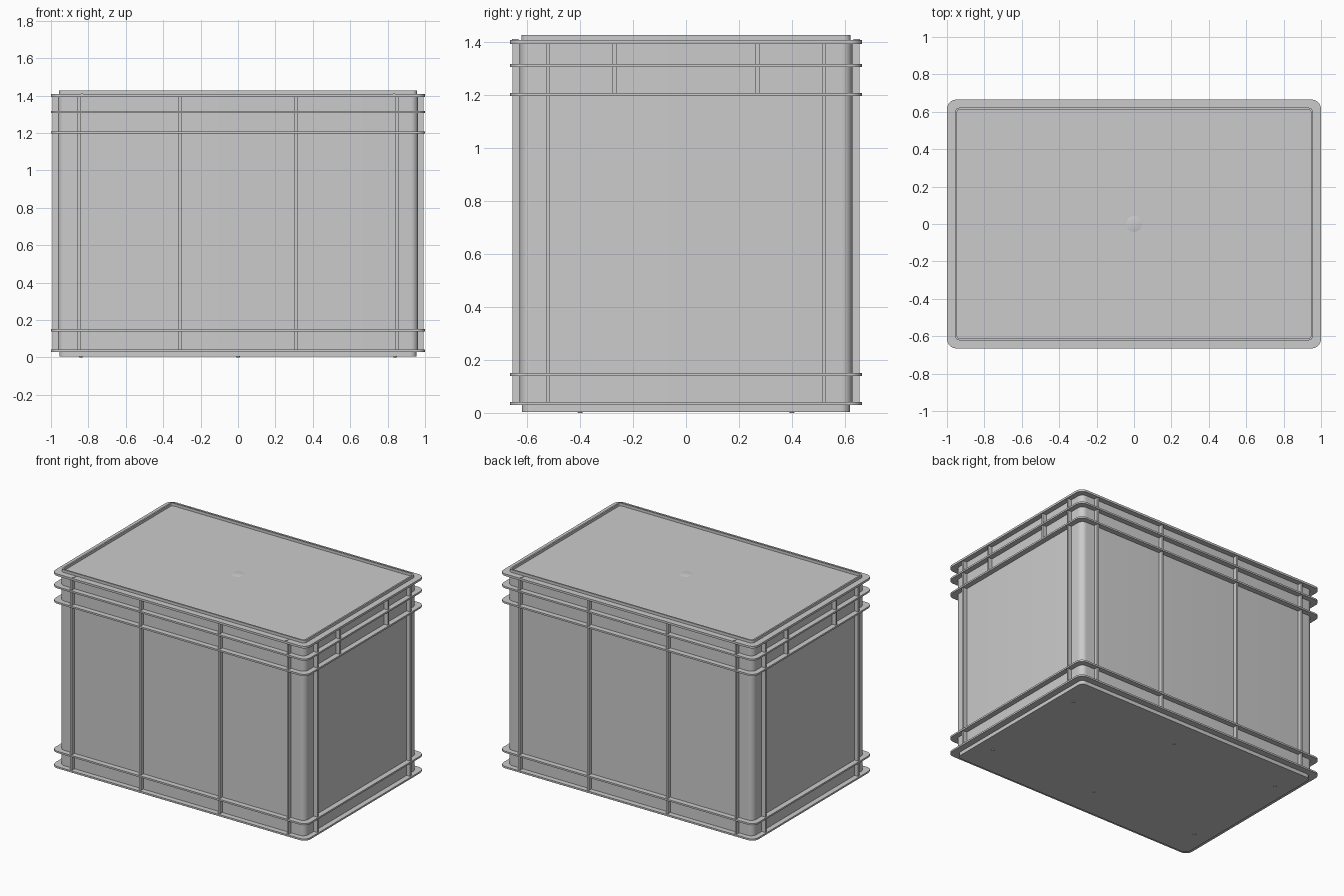
import bpy, bmesh, math

if "Cube" in bpy.data.objects:
    bpy.data.objects.remove(bpy.data.objects["Cube"])


def outline(hx, hy, r, n=8):
    # rounded rectangle, counter-clockwise
    pts = []
    for k, (sx, sy) in enumerate([(1, 1), (-1, 1), (-1, -1), (1, -1)]):
        for i in range(n + 1):
            a = math.radians(90 * (k + i / n))
            pts.append((sx * (hx - r) + r * math.cos(a), sy * (hy - r) + r * math.sin(a)))
    return pts


def finish(name, bm):
    bmesh.ops.recalc_face_normals(bm, faces=bm.faces)
    me = bpy.data.meshes.new(name)
    bm.to_mesh(me)
    bm.free()
    ob = bpy.data.objects.new(name, me)
    bpy.context.collection.objects.link(ob)
    bpy.ops.object.select_all(action='DESELECT')
    ob.select_set(True)
    bpy.context.view_layer.objects.active = ob
    bpy.ops.object.shade_smooth_by_angle(angle=math.radians(30))
    return ob


def slab(name, hx, hy, z0, z1, r, width=None):
    # solid rounded slab, or a hollow frame when a width is given
    bm = bmesh.new()

    def loop(o, z):
        return [bm.verts.new((x, y, z)) for x, y in o]

    outer = outline(hx, hy, r)
    rings = [loop(outer, z0), loop(outer, z1)]
    if width is None:
        for ring in rings:
            bm.faces.new(ring)
    else:
        inner = outline(hx - width, hy - width, max(r - width, 0.005))
        rings += [loop(inner, z1), loop(inner, z0), rings[0]]
    for a, b in zip(rings, rings[1:]):
        for i in range(len(a)):
            j = (i + 1) % len(a)
            bm.faces.new((a[i], a[j], b[j], b[i]))
    return finish(name, bm)


def box(name, x0, x1, y0, y1, z0, z1):
    bm = bmesh.new()
    bmesh.ops.create_cube(bm, size=1)
    for v in bm.verts:
        v.co = ((x0 + x1) / 2 + v.co.x * (x1 - x0),
                (y0 + y1) / 2 + v.co.y * (y1 - y0),
                (z0 + z1) / 2 + v.co.z * (z1 - z0))
    return finish(name, bm)


def disc(name, x, y, z0, z1, r0, r1):
    bm = bmesh.new()
    bmesh.ops.create_cone(bm, cap_ends=True, segments=24, radius1=r0, radius2=r1, depth=z1 - z0)
    bmesh.ops.translate(bm, verts=bm.verts, vec=(x, y, (z0 + z1) / 2))
    return finish(name, bm)


WX, WY = 0.963, 0.628   # wall faces
OX, OY = 1.0, 0.665     # outer edge of the horizontal ribs

# Foot, walls and lid
slab("foot", 0.955, 0.62, 0.004, 0.04, 0.035)
slab("body", WX, WY, 0.032, 1.395, 0.04)
slab("lid_plate", OX, OY, 1.393, 1.408, 0.05)
slab("lid_rim", 0.957, 0.622, 1.405, 1.427, 0.025, 0.011)
disc("lid_centre_mark", 0, 0, 1.406, 1.411, 0.05, 0.03)

# Horizontal ribs around the body
for name, z in [("bottom_rib", 0.036), ("lower_rib", 0.145), ("middle_rib", 1.203), ("upper_rib", 1.312)]:
    slab(name, OX, OY, z - 0.006, z + 0.006, 0.05, 0.06)

# Vertical ribs, mirrored on opposite walls
T = 0.007
for s in (-1, 1):
    for x in (-0.85, -0.31, 0.31, 0.85):
        ys = sorted((s * (WY - 0.02), s * (OY - 0.009)))
        box("long_side_rib", x - T, x + T, *ys, 0.036, 1.4)
    for y, z in [(-0.52, 0.036), (-0.27, 1.203), (0.27, 1.203), (0.52, 0.036)]:
        xs = sorted((s * (WX - 0.02), s * (OX - 0.009)))
        box("short_side_rib", *xs, y - T, y + T, z, 1.4)

# Small lid tabs and foot studs
for sy in (-1, 1):
    for x in (-0.835, 0.835):
        box("lid_tab", x - 0.005, x + 0.005, sy * 0.645 - 0.013, sy * 0.645 + 0.013, 1.4, 1.412)
    for x in (-0.84, 0, 0.84):
        disc("foot_stud", x, sy * 0.4, 0, 0.01, 0.008, 0.012)
